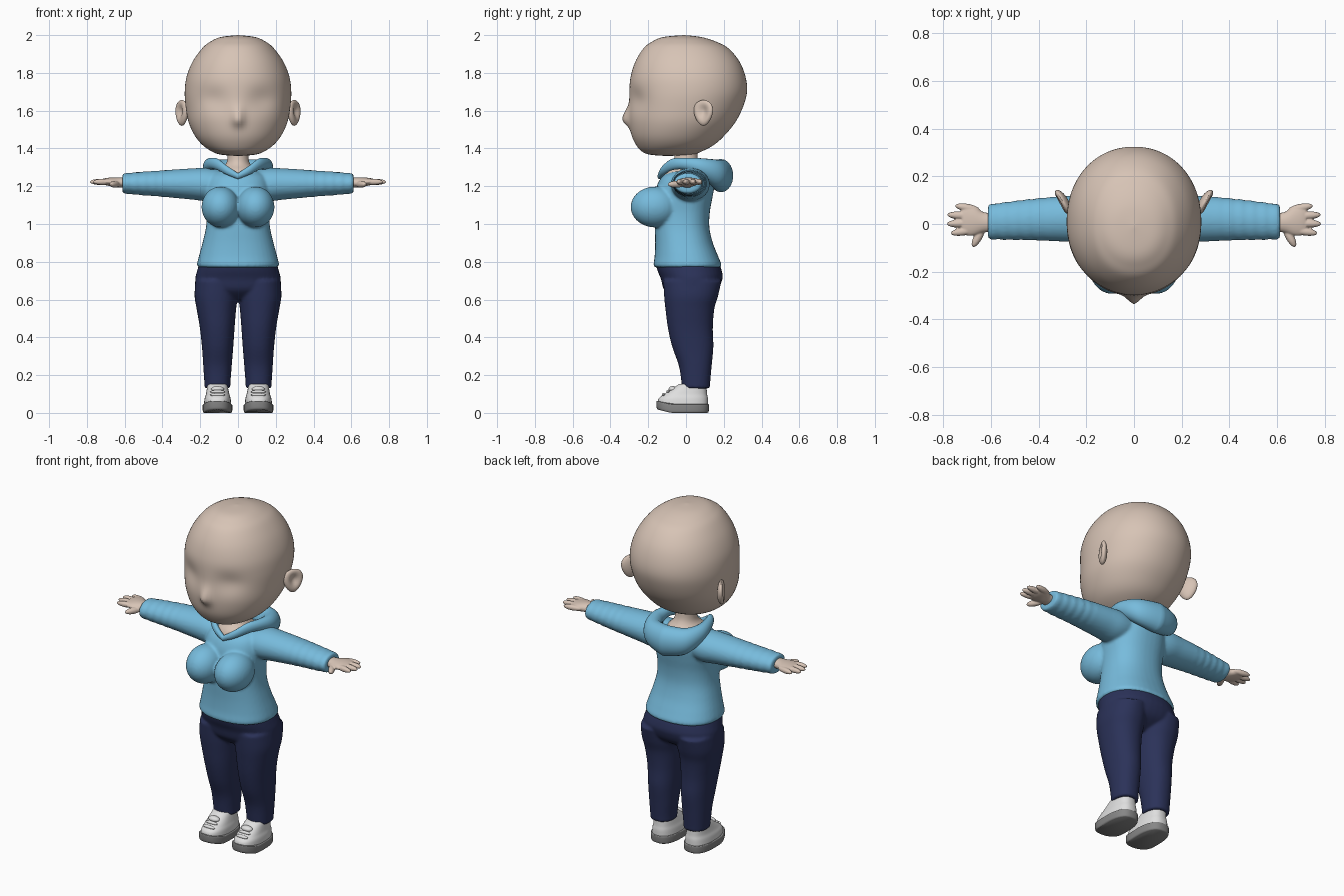
import bpy, bmesh, math
from mathutils import Vector, Matrix

if "Cube" in bpy.data.objects:
    bpy.data.objects.remove(bpy.data.objects["Cube"])


def material(name, rgb):
    m = bpy.data.materials.new(name)
    m.diffuse_color = (*rgb, 1)
    m.use_nodes = True
    m.node_tree.nodes["Principled BSDF"].inputs["Base Color"].default_value = m.diffuse_color
    return m


SKIN = material("skin", (0.68, 0.55, 0.465))
BLUE = material("hoodie blue", (0.185, 0.50, 0.72))
NAVY = material("trouser navy", (0.024, 0.032, 0.10))
WHITE = material("shoe white", (0.74, 0.74, 0.74))
GREY = material("sole grey", (0.24, 0.24, 0.24))


def spline(rows, steps):
    """Catmull-Rom through rows of numbers."""
    out = []
    for i in range(len(rows) - 1):
        p0, p1, p2 = rows[max(i - 1, 0)], rows[i], rows[i + 1]
        p3 = rows[min(i + 2, len(rows) - 1)]
        for k in range(steps):
            t = k / steps
            out.append([0.5 * (2 * b + (c - a) * t + (2 * a - 5 * b + 4 * c - d) * t * t
                               + (3 * b - a - 3 * c + d) * t ** 3)
                        for a, b, c, d in zip(p0, p1, p2, p3)])
    return out + [list(rows[-1])]


def skin_rings(bm, rings, closed=False):
    """Join rings of points with quads, capping open ends."""
    vs = [[bm.verts.new(p) for p in r] for r in rings]
    n = len(vs[0])
    pairs = list(zip(vs, vs[1:])) + ([(vs[-1], vs[0])] if closed else [])
    for a, b in pairs:
        for i in range(n):
            bm.faces.new((a[i], a[(i + 1) % n], b[(i + 1) % n], b[i]))
    if not closed:
        bm.faces.new(vs[0][::-1])
        bm.faces.new(vs[-1])


def loft(bm, rows, axis="z", sides=(1,), power=2.0, segs=40, steps=5, deform=None):
    """Rows are (position, a min, a max, b min, b max) along the axis."""
    for s in sides:
        rings = []
        for t, a0, a1, b0, b1 in spline(rows, steps):
            ring = []
            for k in range(segs):
                u = 2 * math.pi * k / segs
                c, d = math.cos(u), math.sin(u)
                a = (a0 + a1) / 2 + (a1 - a0) / 2 * math.copysign(abs(c) ** (2 / power), c)
                b = (b0 + b1) / 2 + (b1 - b0) / 2 * math.copysign(abs(d) ** (2 / power), d)
                p = Vector((a, b, t) if axis == "z" else (t, a, b))
                if deform:
                    p = deform(p)
                ring.append((s * p.x, p.y, p.z))
            rings.append(ring)
        skin_rings(bm, rings)


def ball(bm, centre, radii, turn=0.0, sides=(1, -1), shape=None):
    """Ellipsoid turned about z, mirrored to each side."""
    for s in sides:
        new = bmesh.ops.create_uvsphere(bm, u_segments=32, v_segments=20, radius=1)["verts"]
        for v in new:
            p = shape(v.co.copy()) if shape else v.co
            p = Matrix.Rotation(turn, 3, "Z") @ Vector([a * b for a, b in zip(p, radii)])
            p += Vector(centre)
            v.co = (s * p.x, p.y, p.z)


def finish(bm, name, mat, voxel=0, smooth=4, sharp=180):
    bmesh.ops.remove_doubles(bm, verts=bm.verts, dist=1e-5)
    bmesh.ops.recalc_face_normals(bm, faces=bm.faces)
    for f in bm.faces:
        f.smooth = True
    me = bpy.data.meshes.new(name)
    bm.to_mesh(me)
    bm.free()
    me.materials.append(mat)
    me.set_sharp_from_angle(angle=math.radians(sharp))
    ob = bpy.data.objects.new(name, me)
    bpy.context.collection.objects.link(ob)
    if voxel:  # fuse overlapping pieces into one soft surface
        r = ob.modifiers.new("fuse", "REMESH")
        r.mode, r.voxel_size, r.use_smooth_shade = "VOXEL", voxel, True
        m = ob.modifiers.new("soften", "SMOOTH")
        m.factor, m.iterations = 0.5, smooth
    return ob


def sym(rows):
    """(z, half width, y min, y max) to full loft rows."""
    return [(z, -w, w, a, b) for z, w, a, b in rows]


BOTH = (1, -1)


# Head with nose and shallow eye sockets
def face(p):
    if p.y < 0:
        g = lambda x, sx, z, sz: math.exp(-((p.x - x) / sx) ** 2 - ((p.z - z) / sz) ** 2)
        nose = 0.036 * g(0, 0.03, 1.553, 0.035 if p.z < 1.553 else 0.06)
        sockets = 0.02 * (g(0.13, 0.08, 1.66, 0.06) + g(-0.13, 0.08, 1.66, 0.06))
        p.y += sockets - nose
    return p


bm = bmesh.new()
loft(bm, sym([(2.0, 0, -.01, -.01), (1.99, .09, -.12, .08), (1.965, .147, -.18, .16),
              (1.93, .19, -.225, .225), (1.86, .24, -.268, .283), (1.78, .272, -.293, .315),
              (1.70, .282, -.301, .323), (1.62, .277, -.302, .302), (1.54, .262, -.300, .262),
              (1.47, .230, -.288, .205), (1.42, .19, -.265, .15), (1.385, .14, -.235, .085),
              (1.367, .09, -.19, .03), (1.36, 0, -.1, -.1)]),
     power=2.1, segs=96, steps=6, deform=face)
finish(bm, "head", SKIN)


# Ears: turned discs with a hollow on the outer side
def ear(p):
    if p.x > 0:
        p.x -= 1.1 * math.exp(-((p.y - .05) / .5) ** 2 - ((p.z - .1) / .55) ** 2)
    p.y *= 1 + 0.25 * p.z
    return p


bm = bmesh.new()
ball(bm, (.298, .092, 1.588), (.024, .056, .068), math.radians(-30), shape=ear)
finish(bm, "ears", SKIN)

# Neck flaring into the upper chest
bm = bmesh.new()
loft(bm, sym([(1.42, .055, -.06, .06), (1.35, .056, -.062, .062), (1.315, .066, -.075, .075),
              (1.285, .095, -.105, .10), (1.25, .12, -.122, .11)]))
finish(bm, "neck", SKIN)


# Hoodie: torso, bust and creased sleeves
def crease(p):
    f = max(0.0, min(1.0, (p.x - .33) / .1))
    k = 1 + 0.025 * f * math.sin(p.x * 130)
    return Vector((p.x, .015 + (p.y - .015) * k, 1.215 + (p.z - 1.215) * k))


bm = bmesh.new()
loft(bm, sym([(.77, .208, -.166, .182), (.785, .217, -.172, .188), (.83, .207, -.166, .17),
              (.90, .188, -.163, .142), (.98, .170, -.165, .124), (1.06, .165, -.165, .126),
              (1.14, .172, -.165, .14), (1.20, .170, -.155, .15), (1.25, .155, -.128, .145),
              (1.278, .12, -.085, .12)]), power=2.3)
loft(bm, [(.05, -.07, .11, 1.14, 1.28), (.16, -.08, .125, 1.122, 1.296),
          (.25, -.076, .12, 1.13, 1.294), (.40, -.069, .108, 1.144, 1.284),
          (.55, -.066, .09, 1.156, 1.273), (.612, -.063, .081, 1.164, 1.266)],
     axis="x", sides=BOTH, steps=12, deform=crease)
ball(bm, (.093, -.165, 1.09), (.1, .128, .108))
finish(bm, "hoodie", BLUE, voxel=.008, smooth=6)

# Hood: rolled collar, thin at the front and full at the back
half = spline([(0, -.137, 1.253, .014, .016), (.06, -.118, 1.285, .017, .024),
               (.11, -.07, 1.316, .02, .03), (.14, 0, 1.318, .028, .032),
               (.145, .08, 1.298, .042, .05), (.10, .155, 1.268, .058, .074),
               (0, .185, 1.256, .065, .088)], 6)
path = half + [[-r[0], *r[1:]] for r in half[-2:0:-1]]
rings = []
for x, y, z, rh, rv in path:
    out = Vector((x, y - .03, 0)).normalized()
    rings.append([Vector((x, y, z + rv * math.sin(u))) + out * rh * math.cos(u)
                  for u in (2 * math.pi * k / 20 for k in range(20))])
bm = bmesh.new()
skin_rings(bm, rings, closed=True)
finish(bm, "hood", BLUE)

# Hands: palm, four fingers and a thumb
bm = bmesh.new()
loft(bm, [(.58, -.03, .045, 1.192, 1.245), (.63, -.036, .05, 1.193, 1.246),
          (.67, -.048, .076, 1.2, 1.246), (.70, -.048, .082, 1.205, 1.243),
          (.72, -.038, .07, 1.212, 1.238)], axis="x", sides=BOTH)
for tip, y, turn in ((.75, .068, 10), (.782, .036, 3), (.784, .002, -2), (.768, -.032, -8)):
    ball(bm, (tip - .052, y, 1.223), (.053, .0165, .016), math.radians(turn))
ball(bm, (.652, -.052, 1.21), (.05, .018, .018), math.radians(-62))
finish(bm, "hands", SKIN, voxel=.004, smooth=3)

# Trousers: hips and legs
bm = bmesh.new()
loft(bm, sym([(.60, .17, -.06, .09), (.65, .222, -.115, .165), (.71, .226, -.133, .193),
              (.75, .217, -.15, .19), (.785, .207, -.16, .178)]), power=2.2)
loft(bm, [(.13, .04, .176, -.022, .127), (.16, .04, .178, -.024, .128),
          (.25, .033, .184, -.038, .136), (.35, .025, .191, -.073, .145),
          (.45, .018, .202, -.096, .142), (.55, .01, .219, -.109, .15),
          (.62, .002, .23, -.116, .17), (.70, .005, .225, -.12, .188)],
     sides=BOTH, power=2.2)
finish(bm, "trousers", NAVY, voxel=.008, smooth=4)


# Shoes: soles with a lifted toe, uppers, tongues and straps
def toe_lift(p):
    if p.y < -.08:
        p.z += (-.08 - p.y) * .25
    return p


bm = bmesh.new()
loft(bm, [(0, .037, .18, -.148, .114), (.008, .031, .186, -.155, .12),
          (.04, .03, .187, -.157, .122), (.046, .034, .183, -.153, .118)],
     sides=BOTH, power=2.6, deform=toe_lift)
finish(bm, "shoe_soles", GREY, sharp=45)

bm = bmesh.new()
loft(bm, [(.04, .036, .181, -.15, .117), (.075, .039, .177, -.145, .116),
          (.098, .045, .17, -.118, .112), (.12, .05, .166, -.085, .11),
          (.145, .056, .162, -.048, .108), (.152, .062, .156, -.04, .1)],
     sides=BOTH, power=2.5)
finish(bm, "shoe_uppers", WHITE, sharp=60)

bm = bmesh.new()
ball(bm, (.108, -.07, .126), (.034, .022, .016))
for y, z in ((-.094, .112), (-.118, .096)):
    ball(bm, (.108, y, z), (.04, .01, .009))
finish(bm, "shoe_straps", WHITE)
